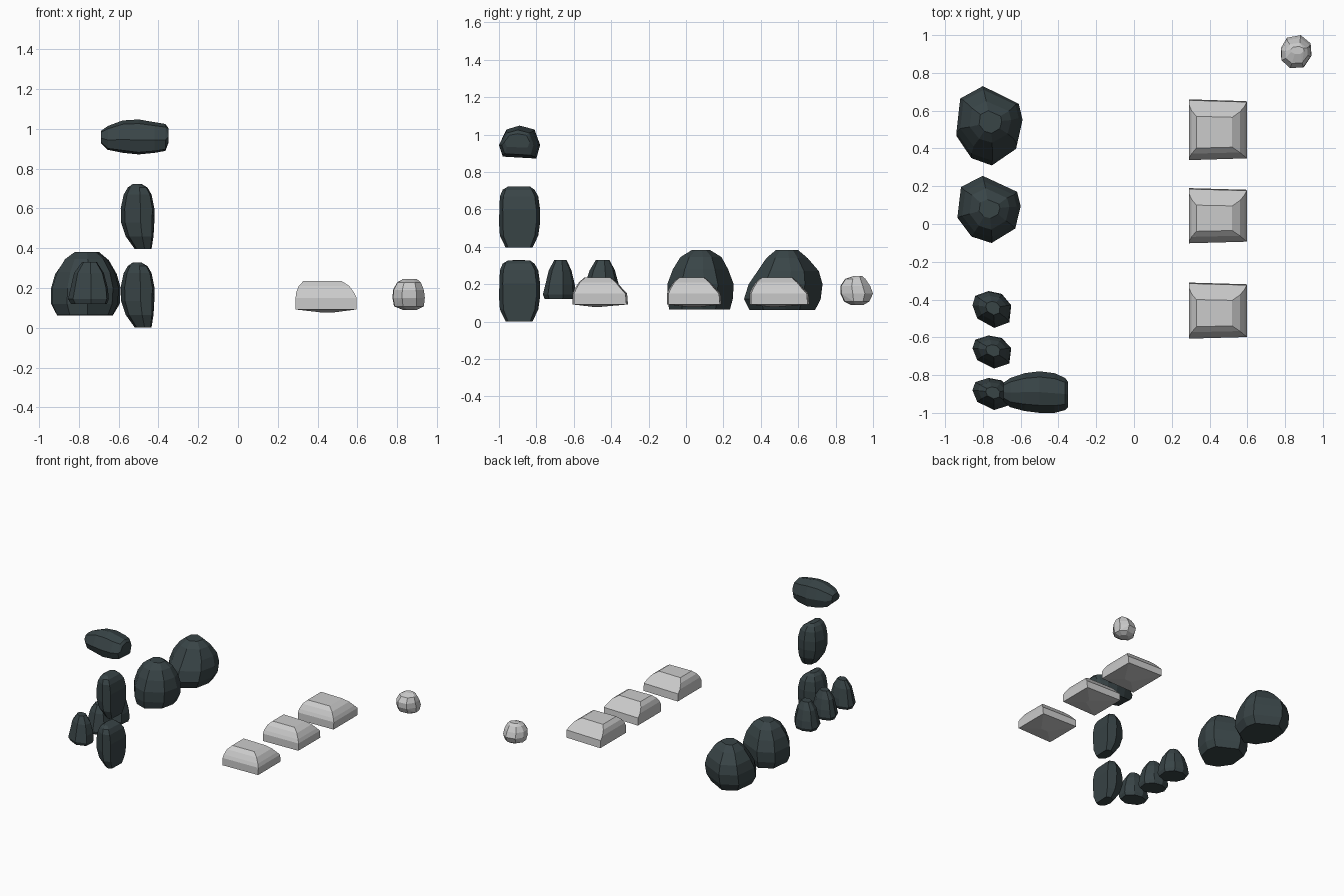
import bpy, bmesh, math
from mathutils import Vector, Matrix

dark = bpy.data.materials.new("dark_stone")
dark.diffuse_color = (0.040, 0.058, 0.062, 1)


def rock(name, outline, rings, mat=None, offset=(0, 0, 0), turn=None):
    """Convex stone: a unit outline fitted to boxes (z, x0, x1, y0, y1)."""
    bm = bmesh.new()
    us, vs = [p[0] for p in outline], [p[1] for p in outline]
    for z, x0, x1, y0, y1 in rings:
        for u, v in outline:
            a = (u - min(us)) / (max(us) - min(us))
            b = (v - min(vs)) / (max(vs) - min(vs))
            bm.verts.new((x0 + (x1 - x0) * a, y0 + (y1 - y0) * b, z))
    res = bmesh.ops.convex_hull(bm, input=bm.verts[:])
    loose = {g for g in res["geom_interior"] + res["geom_unused"]
             if isinstance(g, bmesh.types.BMVert)}
    bmesh.ops.delete(bm, geom=list(loose), context='VERTS')
    bmesh.ops.dissolve_limit(bm, angle_limit=math.radians(7),
                             verts=bm.verts[:], edges=bm.edges[:])
    if turn:
        bm.transform(turn)
    bm.transform(Matrix.Translation(Vector(offset)))
    bmesh.ops.recalc_face_normals(bm, faces=bm.faces[:])
    me = bpy.data.meshes.new(name)
    bm.to_mesh(me)
    bm.free()
    if mat:
        me.materials.append(mat)
    ob = bpy.data.objects.new(name, me)
    bpy.context.collection.objects.link(ob)
    return ob


# Two big boulders
big = [(-.80, .73), (-.61, .63), (-.59, .54), (-.62, .40), (-.75, .31),
       (-.86, .35), (-.94, .47), (-.92, .66)]
rock("boulder_back", big, [
    (.062, -.91, -.63, .34, .69), (.12, -.94, -.595, .31, .72),
    (.20, -.94, -.59, .335, .73), (.27, -.92, -.61, .38, .71),
    (.34, -.87, -.65, .43, .65), (.382, -.82, -.70, .48, .60)], dark)
rock("boulder_front", big, [
    (.065, -.91, -.63, -.09, .235), (.12, -.935, -.605, -.10, .25),
    (.20, -.935, -.60, -.10, .255), (.28, -.91, -.62, -.07, .225),
    (.345, -.87, -.66, -.03, .19), (.382, -.82, -.71, .03, .13)], dark)

# Three small stones
small = [(-.77, -.355), (-.70, -.37), (-.65, -.43), (-.66, -.52),
         (-.74, -.55), (-.83, -.50), (-.855, -.43), (-.84, -.38)]
for i, (y0, y1) in enumerate([(-.55, -.355), (-.765, -.59), (-.985, -.815)]):
    w = y1 - y0
    rock(f"small_stone_{i + 1}", small, [
        (.12, -.84, -.66, y0 + .01, y1 - .01), (.145, -.855, -.65, y0, y1),
        (.20, -.845, -.655, y0 + .01, y1 - .005),
        (.275, -.825, -.675, y0 + .18 * w, y1 - .13 * w),
        (.33, -.785, -.71, y0 + .35 * w, y1 - .28 * w)], dark)

# Long stones: two upright, one lying across the top
long_plan = [(-.49, -1), (-.43, -.98), (-.42, -.80), (-.49, -.78),
             (-.57, -.81), (-.59, -.89), (-.57, -.96)]
long_rings = [
    (-.163, -.015, .07, -.075, .07), (-.10, -.06, .08, -.105, .10),
    (-.03, -.083, .084, -.11, .11), (.04, -.085, .084, -.11, .11),
    (.11, -.07, .07, -.105, .10), (.145, -.05, .05, -.09, .08),
    (.163, -.025, .02, -.06, .055)]
for name, z in (("upright_stone_low", .165), ("upright_stone_high", .56)):
    rock(name, long_plan, long_rings, dark, (-.505, -.89, z))
rock("lying_stone", long_plan, [
    (-.17, -.03, .03, -.05, .05), (-.135, -.055, .065, -.08, .075),
    (-.06, -.083, .08, -.10, .10), (.02, -.088, .088, -.11, .11),
    (.10, -.075, .08, -.11, .10), (.155, -.065, .07, -.095, .075),
    (.17, -.045, .03, -.08, .055)], dark, (-.52, -.89, .96),
    Matrix.Rotation(math.radians(90), 4, 'Y'))

# Three pale slabs: square base, off-centre flat top
slab = [(0, 0), (.55, -.01), (1, .03), (1, .97), (.6, 1), (0, 1)]
for i, (y0, y1) in enumerate([(-.61, -.31), (-.105, .19), (.335, .66)]):
    rock(f"slab_{i + 1}", slab, [
        (.077, .42, .48, y0 + .13, y0 + .17), (.092, .29, .595, y0, y1),
        (.15, .29, .597, y0, y1 - .005),
        (.175, .292, .585, y0 + .012, y1 - .03),
        (.21, .305, .56, y0 + .035, y1 - .06),
        (.236, .33, .52, y0 + .065, y1 - .09)])

# Pale pebble
pebble = [(.3, 0), (.75, .03), (1, .38), (.97, .75), (.65, 1), (.2, .92),
          (0, .6), (.02, .25)]
rock("pebble", pebble, [
    (.09, .83, .90, .88, .95), (.108, .785, .935, .845, .98),
    (.15, .777, .94, .825, 1.0), (.19, .78, .935, .825, .985),
    (.228, .80, .92, .85, .96), (.245, .83, .90, .90, .94)])
